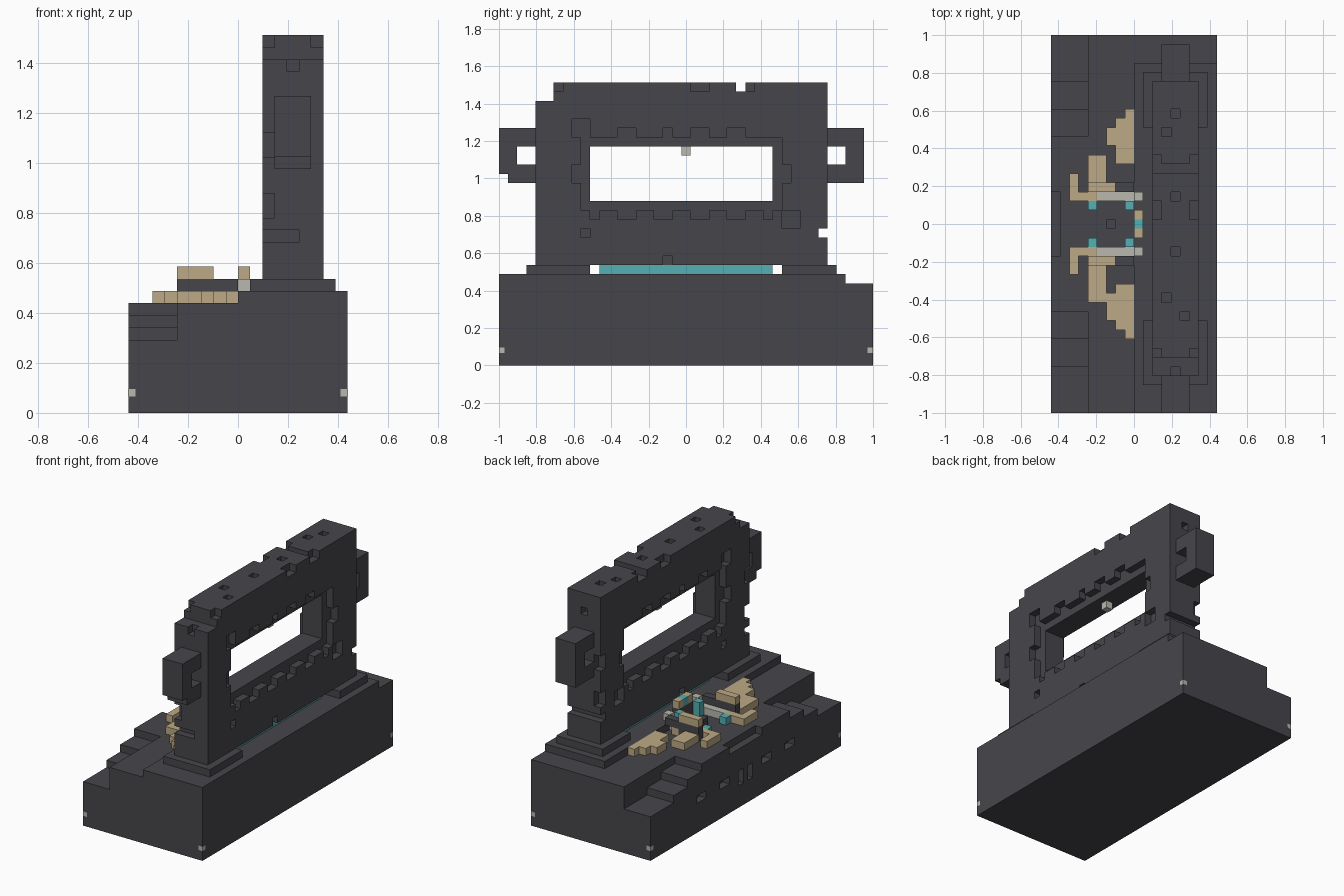
import bpy
import bmesh
from mathutils import Vector

CELL = 2 / 41
ORIGIN = Vector((-9 * CELL, -1, 0))

if "Cube" in bpy.data.objects:
    bpy.data.objects.remove(bpy.data.objects["Cube"])


def material(name, r, g, b):
    mat = bpy.data.materials.new(name)
    mat.use_nodes = True
    mat.diffuse_color = (r, g, b, 1)
    mat.node_tree.nodes["Principled BSDF"].inputs["Base Color"].default_value = (r, g, b, 1)
    return mat


dark = material("dark stone", .062, .06, .069)
tan = material("tan stone", .51, .4, .24)
teal = material("teal glow", .09, .43, .45)
pale = material("pale grey", .48, .48, .43)


def box(xs, ys, zs):
    """Cells of a block; each argument is a (start, end) pair."""
    return {(x, y, z) for x in range(*xs) for y in range(*ys) for z in range(*zs)}


def one(n):
    return (n, n + 1)


def flip_y(cells):
    return {(x, 40 - y, z) for x, y, z in cells}


def both_ends(cells):
    return cells | flip_y(cells)


def build(name, cells, mat):
    """Make a mesh from the exposed sides of the cells."""
    bm = bmesh.new()
    corners = {}

    def corner(point):
        key = tuple(round(c) for c in point)
        if key not in corners:
            corners[key] = bm.verts.new(ORIGIN + Vector(key) * CELL)
        return corners[key]

    for cell in cells:
        base = Vector(cell)
        for axis in range(3):
            u, v, n = Vector(), Vector(), Vector()
            n[axis] = u[(axis + 1) % 3] = v[(axis + 2) % 3] = 1
            for side in (0, 1):
                step = n if side else -n
                if tuple(round(c) for c in base + step) in cells:
                    continue
                p = base + n * side
                loop = [p, p + u, p + u + v, p + v]
                if not side:
                    loop.reverse()
                bm.faces.new([corner(q) for q in loop])
    mesh = bpy.data.meshes.new(name)
    bm.to_mesh(mesh)
    bm.free()
    mesh.materials.append(mat)
    obj = bpy.data.objects.new(name, mesh)
    bpy.context.collection.objects.link(obj)
    return obj


# Base with corner stairs, a front notch and shallow slots
base = box((0, 18), (0, 41), (0, 9))
for end, top in ((5, 6), (8, 7), (11, 8)):
    base -= both_ends(box((0, 4), (0, end), (top, 9)))
base -= box(one(0), (17, 24), one(8))
for start in (24, 29):
    base -= both_ends(box(one(0), (start, start + 2), one(4)))
base -= both_ends(box(one(0), one(21), (3, 5)))
build("base", base, dark)

# Stepped plinth under the wall
build("lower_plinth", box((9, 18), (0, 38), one(9)), dark)
build("upper_plinth", box((10, 17), (3, 37), one(10)) - box((10, 17), (10, 31), one(10)), dark)
build("glow_strip", box((12, 15), (11, 30), one(10)), teal)

# Wall with a window and a recessed, notched surround
wall = box((11, 16), (4, 36), (10, 31))
wall -= box((11, 16), (10, 31), one(10))
wall -= box((11, 16), (10, 30), (18, 24))
wall -= box((11, 16), (4, 6), (29, 31))
wall -= box((11, 16), one(26), one(30)) | box((11, 16), one(35), one(14))
for skin in (11, 15):
    layer = one(skin)
    wall -= box(layer, (9, 31), (17, 25))
    for start in range(13, 26, 4):
        wall -= box(layer, (start, start + 2), one(16))
    for start in (13, 21, 25):
        wall -= box(layer, (start, start + 2), one(25))
    for y, z in ((10, 16), (29, 16), (18, 25), (9, 14), (18, 11)):
        wall -= box(layer, one(y), one(z))
    for y in (8, 31):
        wall -= box(layer, one(y), (20, 22))
    wall -= box(layer, (8, 10), (25, 27)) | box(layer, (31, 33), (15, 17))
    # Chips along the top edges
    wall -= box(layer, (21, 23), one(30)) | box(layer, one(27), one(30))
    wall -= box(layer, one(6), one(30))

# Pits in the wall top and ends
for x, y in ((13, 23), (12, 30), (13, 32), (13, 17), (14, 10), (12, 12)):
    wall -= box(one(x), one(y), one(30))
for y in (4, 35):
    wall -= box((11, 14), one(y), one(14)) | box(one(11), one(y), (16, 18))
    wall -= box(one(13), one(y), one(28)) | box(one(11), one(y), (21, 23))
build("wall", wall, dark)
build("window_stud", box(one(13), one(20), one(23)), pale)

# Looped ears on the wall ends
ear = box((12, 15), (0, 4), (20, 26)) - box((12, 15), (2, 4), (22, 24))
ear -= box((12, 15), one(0), one(20))
build("right_ear", ear, dark)
ear = box((12, 15), (36, 40), (20, 26)) - box((12, 15), (36, 38), (22, 24))
build("left_ear", ear, dark)

# Tan wings of the figure, mirrored to both ends
wing = box(one(8), one(32), one(9)) | box((7, 9), one(31), one(9))
wing |= box((6, 9), (29, 31), one(9)) | box((7, 9), (27, 29), one(9))
wing |= box((4, 6), (25, 28), one(9)) | box(one(2), (24, 26), one(9))
wing |= box((2, 5), one(23), one(9)) | box((4, 7), one(24), one(11))
wing |= box(one(7), one(24), one(9))
extra = box((4, 9), one(12), one(9)) | box((6, 9), one(11), one(9))
build("tan_wings", both_ends(wing) | extra, tan)

# Dark mound that carries the arms and the head
mound = both_ends(box((4, 7), one(24), (9, 11)) | box((7, 9), one(24), one(10)))
mound |= box(one(9), (19, 22), one(10)) | box(one(6), one(20), one(9))
build("dark_mound", mound, dark)

# Pale limbs, tan shoulders and teal studs
build("pale_limbs", both_ends(box((5, 9), one(23), one(9)) | box(one(9), one(23), one(10))), pale)
build("tan_shoulders", both_ends(box(one(9), one(21), one(11))), tan)
studs = both_ends(box(one(4), one(22), one(9)) | box(one(8), one(22), (9, 11)))
build("teal_studs", studs | box(one(9), one(20), one(11)), teal)

# Small pale chips at the base corners
for x_name, sx in (("right", -1), ("left", 1)):
    for y_name, sy in (("front", -1), ("back", 1)):
        bpy.ops.mesh.primitive_cube_add(size=.03, location=(sx * .425, sy * .986, .08))
        chip = bpy.context.object
        chip.name = f"{y_name}_{x_name}_chip"
        chip.data.materials.append(pale)
